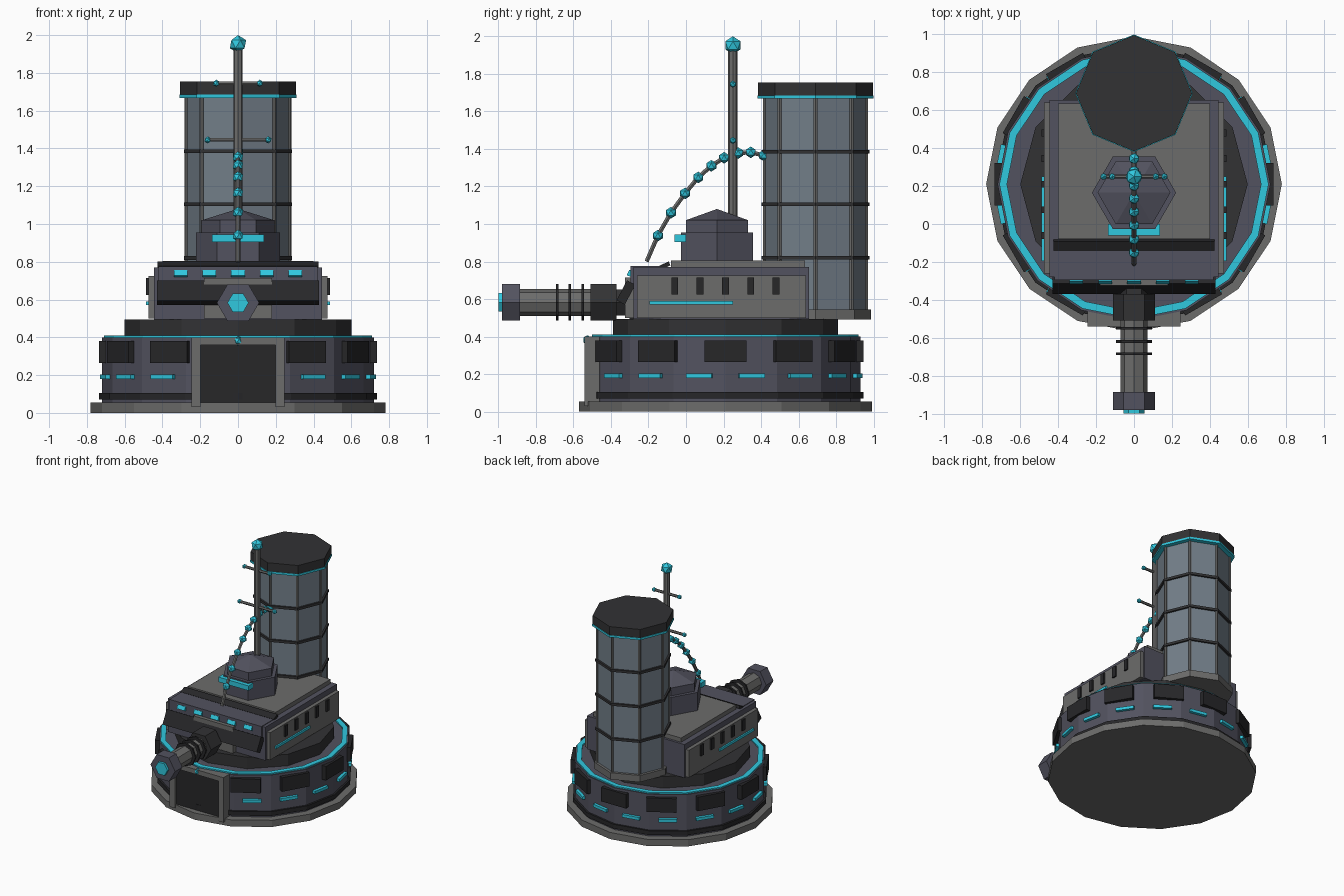
import bpy, bmesh
from math import sin, cos, pi, radians
from mathutils import Vector, Matrix

if "Cube" in bpy.data.objects:
    bpy.data.objects.remove(bpy.data.objects["Cube"])


def mat(name, r, g, b):
    m = bpy.data.materials.new(name)
    m.diffuse_color = (r, g, b, 1)
    m.use_nodes = True
    m.node_tree.nodes["Principled BSDF"].inputs["Base Color"].default_value = m.diffuse_color
    return m


DARK = mat("dark_metal", 0.032, 0.032, 0.034)
BLACK = mat("black_metal", 0.02, 0.02, 0.022)
GREY = mat("grey_metal", 0.15, 0.15, 0.147)
ARMOUR = mat("armour", 0.085, 0.085, 0.115)
STEEL = mat("tank_steel", 0.17, 0.21, 0.25)
GLOW = mat("cyan_glow", 0.03, 0.58, 0.74)


def finish(name, bm, m, loc=(0, 0, 0), rot=(0, 0, 0)):
    bmesh.ops.recalc_face_normals(bm, faces=bm.faces[:])
    me = bpy.data.meshes.new(name)
    bm.to_mesh(me)
    bm.free()
    me.materials.append(m)
    o = bpy.data.objects.new(name, me)
    o.location, o.rotation_euler = loc, rot
    bpy.context.collection.objects.link(o)
    return o


def lathe(name, n, profile, m, loc=(0, 0, 0), rot=(0, 0, 0), closed=False):
    """Spin (radius, height) points into n flat sides, first corner on +x."""
    bm = bmesh.new()
    rings = [[bm.verts.new((r * cos(2 * pi * i / n), r * sin(2 * pi * i / n), z))
              for i in range(n)] for r, z in profile]
    pairs = list(zip(rings, rings[1:]))
    if closed:
        pairs.append((rings[-1], rings[0]))
    else:
        bm.faces.new(rings[0])
        bm.faces.new(rings[-1])
    for a, b in pairs:
        for i in range(n):
            j = (i + 1) % n
            bm.faces.new((a[i], a[j], b[j], b[i]))
    bmesh.ops.remove_doubles(bm, verts=bm.verts[:], dist=1e-5)
    return finish(name, bm, m, loc, rot)


def prism(name, n, r, z0, z1, m, x=0, y=0):
    return lathe(name, n, [(r, z0), (r, z1)], m, (x, y, 0))


def box(name, x0, x1, y0, y1, z0, z1, m, rot=(0, 0, 0)):
    bm = bmesh.new()
    bmesh.ops.create_cube(bm, size=1)
    bmesh.ops.scale(bm, vec=(x1 - x0, y1 - y0, z1 - z0), verts=bm.verts[:])
    return finish(name, bm, m, ((x0 + x1) / 2, (y0 + y1) / 2, (z0 + z1) / 2), rot)


def ball(name, r, loc, m=GLOW):
    bm = bmesh.new()
    bmesh.ops.create_icosphere(bm, subdivisions=1, radius=r)
    return finish(name, bm, m, loc)


def rod(name, a, b, r, m, n=6):
    a, b = Vector(a), Vector(b)
    o = lathe(name, n, [(r, 0), (r, (b - a).length)], m, a)
    o.rotation_euler = (b - a).to_track_quat('Z', 'Y').to_euler()
    return o


def around(name, angle, radius, size, z, m):
    """Box facing outward from the drum centre."""
    w, d, h = size
    x, y = radius * cos(angle), CY + radius * sin(angle)
    box(name, x - d / 2, x + d / 2, y - w / 2, y + w / 2, z - h / 2, z + h / 2, m, (0, 0, angle))


CY = 0.21
# Round base drum
prism("base_plate", 16, 0.78, 0, 0.055, GREY, y=CY)
prism("base_drum", 16, 0.72, 0.055, 0.4, ARMOUR, y=CY)
prism("drum_skirt_band", 16, 0.735, 0.07, 0.105, BLACK, y=CY)
lathe("drum_glow_ring", 16, [(0.67, 0.39), (0.71, 0.39), (0.71, 0.41), (0.67, 0.41)], GLOW,
      (0, CY, 0), closed=True)
prism("turret_ring", 12, 0.6, 0.4, 0.495, DARK, y=CY)
for i in range(12):
    if i != 9:
        around("drum_panel", i * pi / 6, 0.705, (0.225, 0.06, 0.115), 0.322, BLACK)
for i in range(16):
    if i not in (11, 12):
        around("drum_light", (i + 0.5) * pi / 8, 0.71, (0.14, 0.04, 0.024), 0.192, GLOW)

# Doorway
box("door", -0.2, 0.2, -0.52, -0.42, 0.04, 0.36, BLACK)
for s in (-1, 1):
    box("door_post", s * 0.222 - 0.023, s * 0.222 + 0.023, -0.54, -0.42, 0.03, 0.4, GREY)
box("door_lintel", -0.2, 0.2, -0.54, -0.42, 0.36, 0.4, GREY)
ball("door_lamp", 0.026, (0, -0.525, 0.382))

# Turret body
box("turret_body", -0.445, 0.445, -0.28, 0.655, 0.495, 0.77, ARMOUR)
box("turret_brow", -0.42, 0.42, -0.295, -0.1, 0.68, 0.775, ARMOUR)
box("turret_deck", -0.4, 0.4, -0.08, 0.635, 0.77, 0.805, GREY)
box("deck_splash_guard", -0.425, 0.425, -0.14, -0.085, 0.767, 0.79, BLACK, (radians(25), 0, 0))
box("front_visor_bar", -0.43, 0.43, -0.345, -0.295, 0.575, 0.695, BLACK, (radians(-28), 0, 0))
box("gun_mount", -0.18, 0.18, -0.325, -0.27, 0.5, 0.715, GREY)
for i in range(-2, 3):
    x = i * 0.152
    box("brow_light", x - 0.036, x + 0.036, -0.31, -0.28, 0.72, 0.752, GLOW, (radians(-25), 0, 0))
for s in (-1, 1):
    def side(name, d, y0, y1, z0, z1, m):
        box(name, min(s * 0.43, s * d), max(s * 0.43, s * d), y0, y1, z0, z1, m)
    side("side_plate", 0.475, -0.26, 0.64, 0.5, 0.725, GREY)
    side("side_light", 0.487, -0.195, 0.25, 0.57, 0.59, GLOW)
    for i in range(5):
        y = -0.06 + i * 0.135
        side("side_vent", 0.487, y - 0.018, y + 0.018, 0.625, 0.715, BLACK)

# Gun, pointing to -y
def gun(name, n, r, y0, y1, m):
    lathe(name, n, [(r, -y0), (r, -y1)], m, (0, 0, 0.583), (pi / 2, 0, 0))


gun("gun_mantlet", 6, 0.112, -0.28, -0.3, DARK)
gun("gun_sleeve", 6, 0.112, -0.37, -0.51, DARK)
gun("gun_neck", 6, 0.08, -0.28, -0.38, DARK)
gun("gun_barrel", 8, 0.072, -0.5, -0.9, GREY)
for y in (-0.55, -0.62, -0.685):
    gun("barrel_ring", 8, 0.096, y + 0.007, y - 0.007, BLACK)
gun("gun_muzzle", 6, 0.112, -0.885, -0.98, ARMOUR)
gun("muzzle_glow", 6, 0.056, -0.97, -1.0, GLOW)

# Commander cupola
lathe("cupola_base", 6, [(0.222, 0.8), (0.222, 0.955)], ARMOUR, (0, 0.165, 0))
lathe("cupola_dome", 6, [(0.192, 0.95), (0.192, 1.02), (0.0, 1.08)], ARMOUR, (0, 0.165, 0))
box("cupola_visor", -0.138, 0.138, -0.06, 0.0, 0.905, 0.945, GLOW)

# Storage tank
TY = 0.69
prism("tank_foot", 8, 0.295, 0.49, 0.545, GREY, y=TY)
prism("tank_body", 8, 0.272, 0.5, 1.68, STEEL, y=TY)
for z in (0.82, 1.105, 1.385):
    prism("tank_hoop", 8, 0.287, z - 0.01, z + 0.01, DARK, y=TY)
for i in range(8):
    a = i * pi / 4
    x, y = 0.27 * cos(a), TY + 0.27 * sin(a)
    rod("tank_rib", (x, y, 0.5), (x, y, 1.68), 0.012, GREY)
prism("tank_glow_ring", 8, 0.31, 1.668, 1.685, GLOW, y=TY)
prism("tank_cap", 8, 0.306, 1.685, 1.755, DARK, y=TY)

# Antenna mast
rod("mast", (0, 0.25, 0.8), (0, 0.25, 1.93), 0.025, GREY, 8)
ball("mast_lamp", 0.048, (0, 0.25, 1.952))
for z, w in ((1.745, 0.115), (1.445, 0.16)):
    rod("mast_crossbar", (-w, 0.25, z), (w, 0.25, z), 0.011, GREY)
    for s in (-1, 1):
        ball("crossbar_lamp", 0.019, (s * w, 0.25, z))

# Beaded hose arching from the tank
path = [(-0.21, 0.8), (-0.15, 0.938), (-0.08, 1.06), (-0.005, 1.163), (0.065, 1.248),
        (0.135, 1.31), (0.203, 1.353), (0.278, 1.378), (0.345, 1.382), (0.415, 1.365)]
for p, q in zip(path, path[1:]):
    rod("hose_segment", (0, *p), (0, *q), 0.013, GREY)
for p in path[1:]:
    ball("hose_bead", 0.031, (0, *p))
